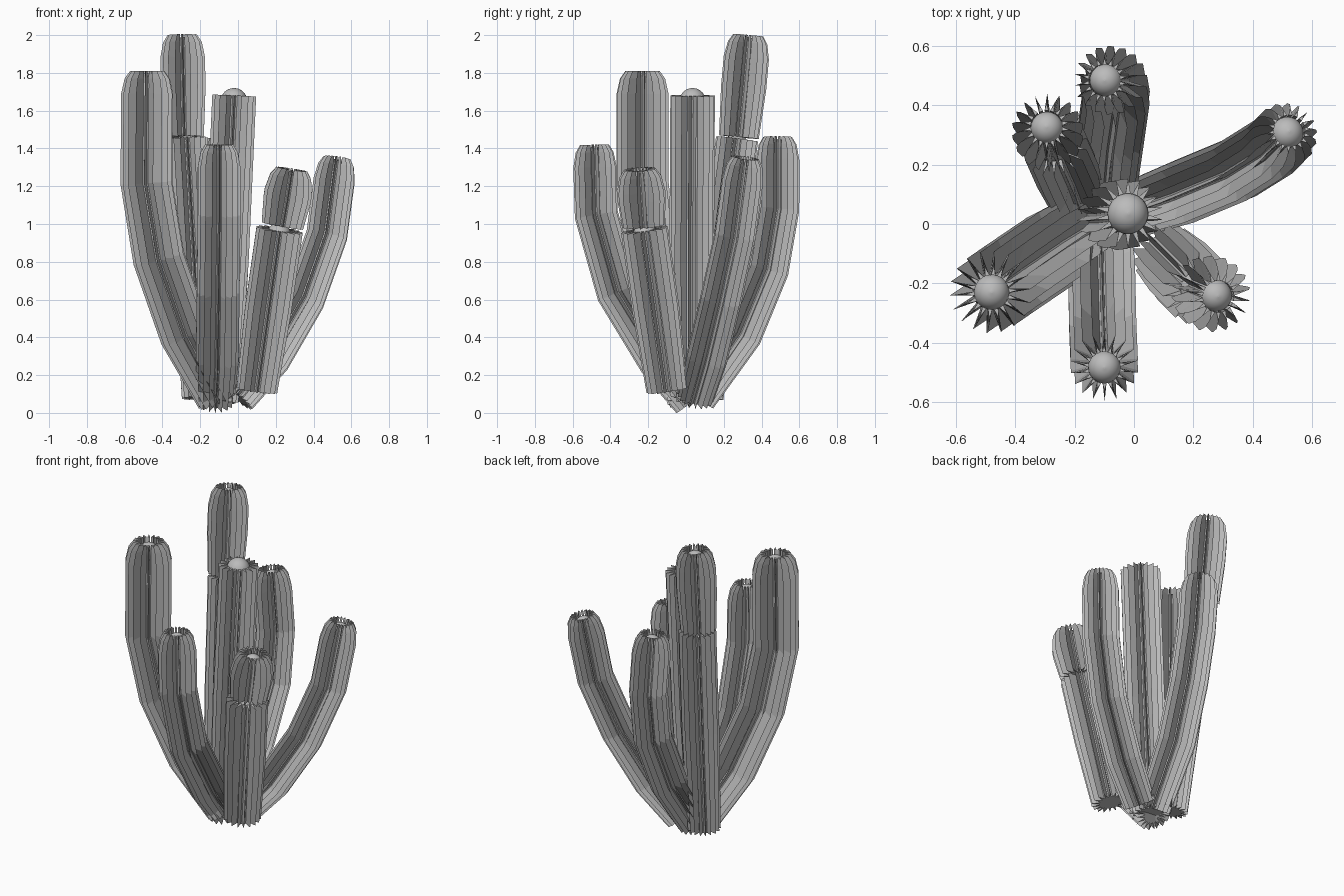
import bpy, bmesh, math
from mathutils import Vector

cube = bpy.data.objects.get("Cube")
if cube:
    bpy.data.objects.remove(cube, do_unlink=True)

# Single stone-grey colour
grey = bpy.data.materials.new("stone_grey")
grey.use_nodes = True
colour = (0.5, 0.5, 0.5, 1)
grey.diffuse_color = colour
grey.node_tree.nodes["Principled BSDF"].inputs["Base Color"].default_value = colour

FINS = 18
CORE_SIDES = 24


def frames(points):
    """Tangent and two side axes at each path point, carried without twist."""
    out, side = [], Vector((1, 0, 0))
    for i in range(len(points)):
        tangent = (points[min(i + 1, len(points) - 1)] - points[max(i - 1, 0)]).normalized()
        side = (side - tangent * side.dot(tangent)).normalized()
        out.append((tangent, side, tangent.cross(side)))
    return out


def around(centre, frame, angle, radius):
    return centre + (frame[1] * math.cos(angle) + frame[2] * math.sin(angle)) * radius


def finish(name, bm):
    bmesh.ops.recalc_face_normals(bm, faces=bm.faces)
    mesh = bpy.data.meshes.new(name)
    bm.to_mesh(mesh)
    bm.free()
    mesh.materials.append(grey)
    obj = bpy.data.objects.new(name, mesh)
    bpy.context.collection.objects.link(obj)
    return obj


def skin(bm, rings):
    """Join rings of vertices into a closed tube."""
    n = len(rings[0])
    for a, b in zip(rings, rings[1:]):
        for k in range(n):
            bm.faces.new((a[k], a[(k + 1) % n], b[(k + 1) % n], b[k]))
    bm.faces.new(rings[0])
    bm.faces.new(rings[-1])


def make_core(name, points, radius):
    """Smooth round tube with a domed end."""
    bm = bmesh.new()
    fr = frames(points)
    spots = [(p, f, radius) for p, f in zip(points, fr)]
    for step in range(1, 7):
        a = step / 6.2 * math.pi / 2
        spots.append((points[-1] + fr[-1][0] * radius * math.sin(a), fr[-1], radius * math.cos(a)))
    rings = [[bm.verts.new(around(p, f, math.tau * k / CORE_SIDES, r)) for k in range(CORE_SIDES)]
             for p, f, r in spots]
    skin(bm, rings)
    obj = finish(name, bm)
    for poly in obj.data.polygons:
        poly.use_smooth = len(poly.vertices) == 4


def make_fins(name, points, radii, core):
    """Ring of flat wedge-shaped fins running along the stem."""
    bm = bmesh.new()
    fr = frames(points)
    half = math.tau / FINS * 0.36
    for k in range(FINS):
        a = math.tau * (k + 0.5) / FINS
        rings = []
        for p, f, r in zip(points, fr, radii):
            rings.append([bm.verts.new(around(p, f, a - half, core * 0.97)),
                          bm.verts.new(around(p, f, a, r)),
                          bm.verts.new(around(p, f, a + half, core * 0.97))])
        skin(bm, rings)
    finish(name, bm)


def stem(name, path, radius, core, tapered=True):
    points = [Vector(p) for p in path]
    end = points[-1]
    axis = (end - points[-2]).normalized()
    radii = [radius * (0.88 if i == 0 else 1) for i in range(len(points))]
    fin_points = points[:]
    if tapered:
        # Fins lean inwards towards the crown
        fin_points[-1] = end - axis * 0.12
        fin_points += [end - axis * 0.04, end]
        radii += [radius * 0.87, radius * 0.66]
        core_points = points[:-1] + [end - axis * (core + 0.01)]
    else:
        core_points = points[:-1] + [end - axis * 0.03]
    make_core(name + "_core", core_points, core)
    make_fins(name + "_fins", fin_points, radii, core)


# Straight middle stem
stem("middle_stem", [(-0.1, 0.03, 0.06), (-0.06, 0.03, 0.8), (-0.02, 0.035, 1.68)], 0.118, 0.07, False)

# Curved outer stems
stem("front_stem", [(-0.12, 0.03, 0.06), (-0.11, -0.14, 0.28), (-0.105, -0.36, 0.64),
                    (-0.1, -0.475, 1.05), (-0.1, -0.485, 1.42)], 0.115, 0.055)
stem("back_stem", [(-0.1, 0.06, 0.08), (-0.08, 0.29, 0.42), (-0.06, 0.43, 0.76),
                   (-0.07, 0.485, 1.08), (-0.1, 0.485, 1.46)], 0.115, 0.055)
stem("right_stem", [(-0.1, 0.02, 0.08), (-0.28, -0.09, 0.42), (-0.42, -0.185, 0.82),
                    (-0.485, -0.23, 1.22), (-0.48, -0.23, 1.81)], 0.138, 0.06)
stem("left_stem", [(0.0, 0.05, 0.08), (0.17, 0.11, 0.29), (0.35, 0.185, 0.6),
                   (0.47, 0.26, 0.94), (0.525, 0.315, 1.35)], 0.11, 0.055)

# Segmented stems: a flat-topped lower part and a tapered upper part
stem("back_right_lower", [(-0.2, 0.1, 0.08), (-0.23, 0.18, 0.75), (-0.27, 0.27, 1.45)], 0.112, 0.06, False)
stem("back_right_upper", [(-0.285, 0.28, 1.46), (-0.29, 0.305, 1.72), (-0.295, 0.33, 2.0)], 0.12, 0.055)
stem("front_left_lower", [(0.1, -0.1, 0.12), (0.16, -0.16, 0.55), (0.22, -0.22, 0.97)], 0.125, 0.065, False)
stem("front_left_upper", [(0.235, -0.225, 0.99), (0.26, -0.235, 1.13), (0.285, -0.245, 1.29)], 0.128, 0.055)
